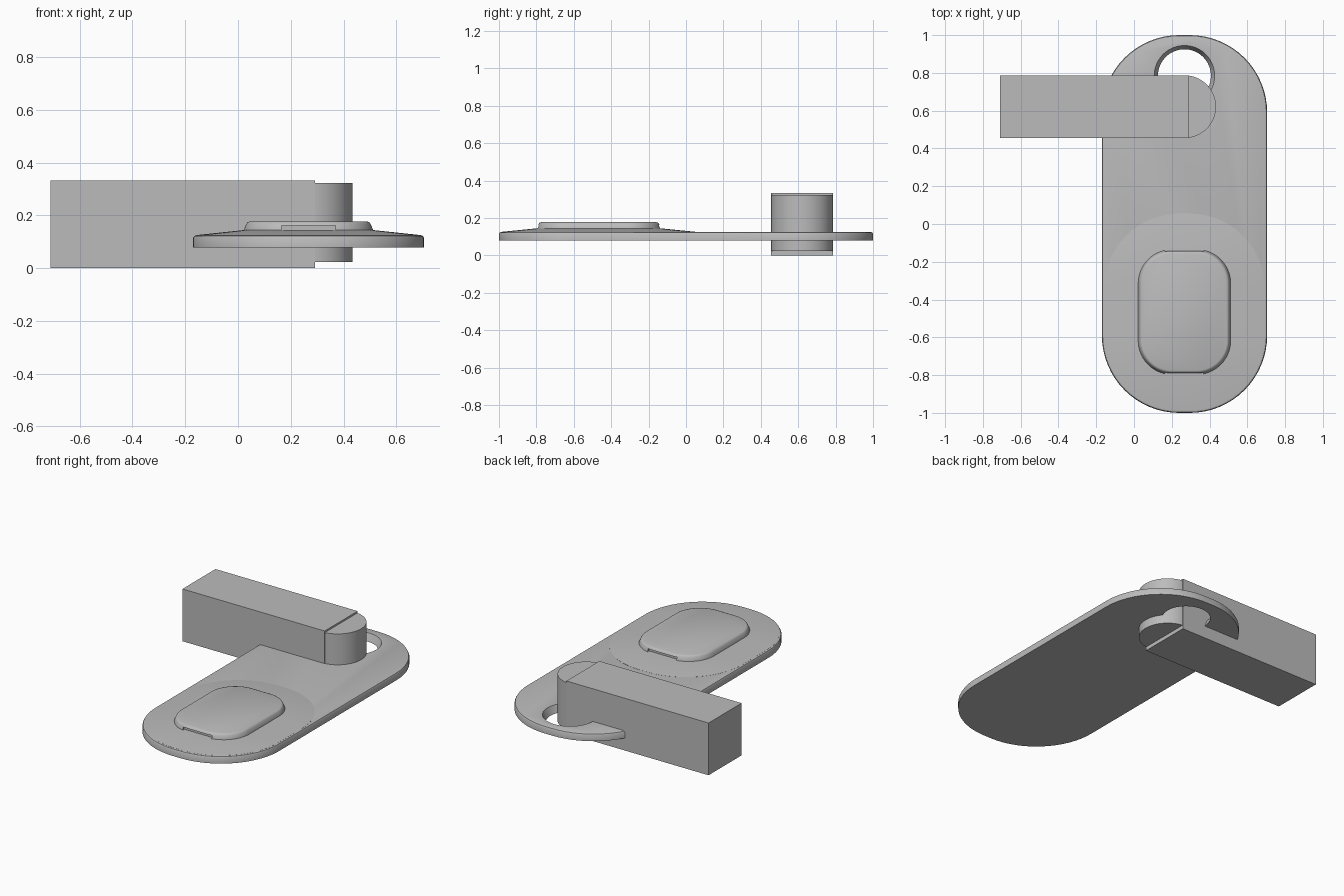
import bpy, bmesh, math

if "Cube" in bpy.data.objects:
    bpy.data.objects.remove(bpy.data.objects["Cube"])

grey = bpy.data.materials.new("mid grey")
grey.diffuse_color = (0.5, 0.5, 0.5, 1)
grey.use_nodes = True
grey.node_tree.nodes["Principled BSDF"].inputs["Base Color"].default_value = grey.diffuse_color


def outline(x0, x1, y0, y1, r, n=16):
    """Rounded rectangle, counter-clockwise."""
    pts = []
    for k, (cx, cy) in enumerate(((x1 - r, y1 - r), (x0 + r, y1 - r), (x0 + r, y0 + r), (x1 - r, y0 + r))):
        for i in range(n + 1):
            a = math.pi / 2 * (k + i / n)
            pts.append((cx + r * math.cos(a), cy + r * math.sin(a)))
    return pts


def loft(name, rings):
    """Closed solid through a stack of (outline, z) rings."""
    bm = bmesh.new()
    loops = [[bm.verts.new((x, y, z)) for x, y in pts] for pts, z in rings]
    n = len(loops[0])
    for a, b in zip(loops, loops[1:]):
        for i in range(n):
            j = (i + 1) % n
            bm.faces.new((a[i], a[j], b[j], b[i]))
    bm.faces.new(loops[0][::-1])
    bm.faces.new(loops[-1])
    me = bpy.data.meshes.new(name)
    bm.to_mesh(me)
    bm.free()
    ob = bpy.data.objects.new(name, me)
    bpy.context.collection.objects.link(ob)
    me.materials.append(grey)
    return ob


def circle(cx, cy, r, n=64):
    return [(cx + r * math.cos(2 * math.pi * i / n), cy + r * math.sin(2 * math.pi * i / n)) for i in range(n)]


def rect(x0, x1, y0, y1):
    return [(x0, y0), (x1, y0), (x1, y1), (x0, y1)]


def cut(ob, cutter):
    mod = ob.modifiers.new("cut", 'BOOLEAN')
    mod.operation = 'DIFFERENCE'
    mod.solver = 'EXACT'
    mod.object = cutter
    cutter.hide_render = True
    cutter.hide_viewport = True


def smooth(ob, angle=30):
    bpy.ops.object.select_all(action='DESELECT')
    ob.select_set(True)
    bpy.context.view_layer.objects.active = ob
    bpy.ops.object.shade_smooth_by_angle(angle=math.radians(angle))


def plate_ring(d):
    return outline(-0.17 + d, 0.705 - d, -1 + d, 1 - d, 0.41 - d)


def button_ring(d):
    return outline(0.022 + d, 0.512 - d, -0.797 + d, -0.135 - d, 0.18 - d)


# Base plate with softened upper edge and tapered hole
plate = loft("base_plate", [(plate_ring(0), 0.079), (plate_ring(0), 0.115),
                            (plate_ring(0.004), 0.122), (plate_ring(0.012), 0.125)])
hole = loft("hole_cutter", [(circle(0.267, 0.785, 0.13), 0.056), (circle(0.267, 0.785, 0.17), 0.148)])
smooth(plate)
cut(plate, hole)

# Shallow sloped mound around the button
mound = loft("mound", [(outline(-0.158, 0.693, -0.988, 0.055, 0.398), 0.12),
                       (outline(-0.158, 0.693, -0.988, 0.055, 0.398), 0.1255),
                       (button_ring(-0.005), 0.144)])
smooth(mound)

# Raised button with a slot at each end
button = loft("button", [(button_ring(0), 0.135), (button_ring(0), 0.145), (button_ring(0.009), 0.167),
                         (button_ring(0.014), 0.174), (button_ring(0.022), 0.177)])
smooth(button, 40)
for name, y0, y1 in (("front_slot_cutter", -0.85, -0.777), ("back_slot_cutter", -0.155, -0.08)):
    cut(button, loft(name, [(rect(0.165, 0.369, y0, y1), 0.12), (rect(0.165, 0.369, y0, y1), 0.162)]))

# Square arm crossing the plate
loft("arm", [(rect(-0.71, 0.292, 0.455, 0.787), 0), (rect(-0.71, 0.292, 0.455, 0.787), 0.333)])

# Round pivot at the arm's end
pivot = loft("pivot", [(circle(0.268, 0.621, 0.166), 0.024), (circle(0.268, 0.621, 0.166), 0.322)])
smooth(pivot)
